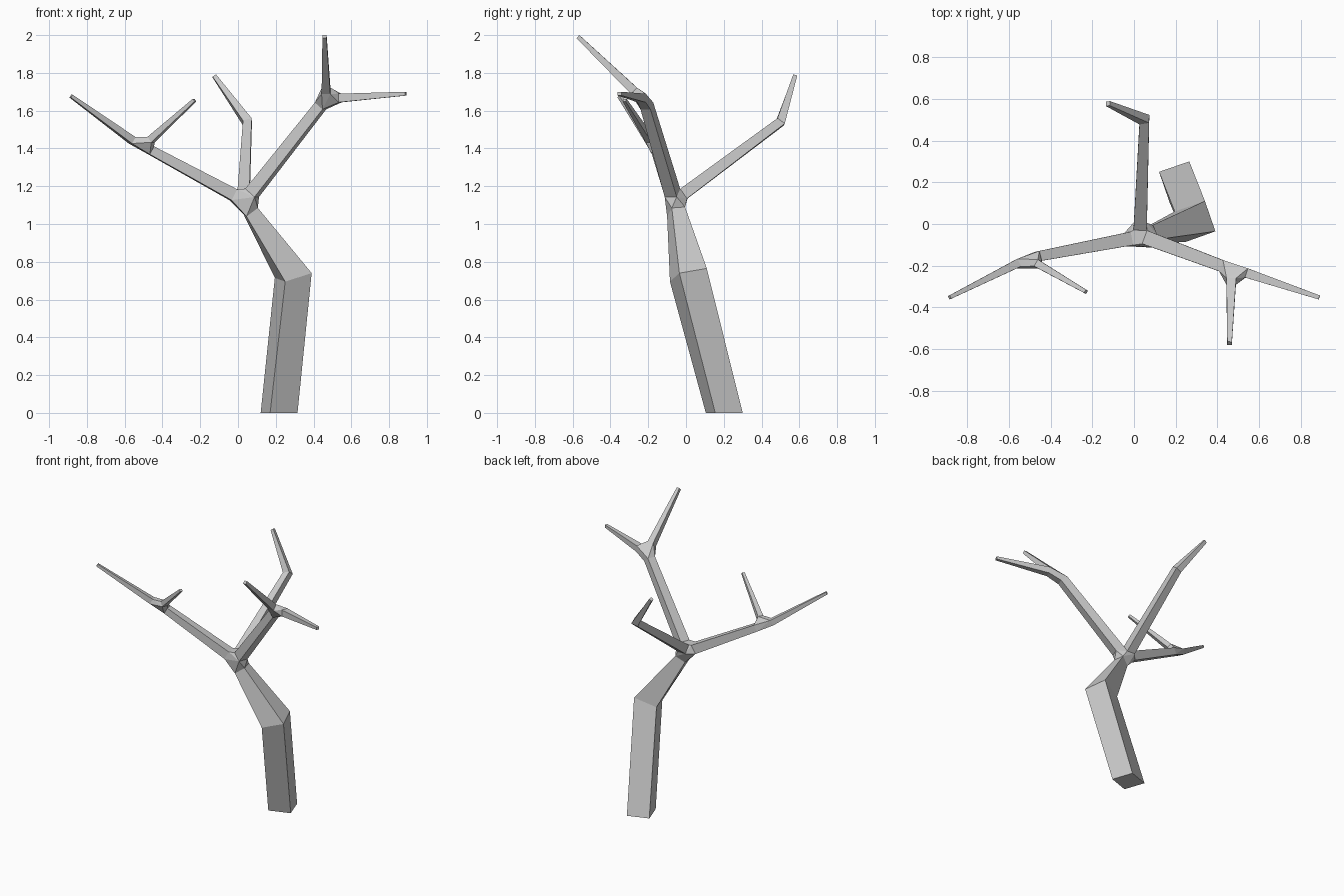
import bpy, bmesh
from mathutils import Vector as V

if "Cube" in bpy.data.objects:
    bpy.data.objects.remove(bpy.data.objects["Cube"])


def new_object(name, bm):
    bmesh.ops.recalc_face_normals(bm, faces=bm.faces[:])
    me = bpy.data.meshes.new(name)
    bm.to_mesh(me)
    bm.free()
    ob = bpy.data.objects.new(name, me)
    bpy.context.collection.objects.link(ob)


def rings(path):
    """Square cross-sections along a path of (x, y, z, width)."""
    pts = [V(p[:3]) for p in path]
    side = (pts[1] - pts[0]).cross(V((0, 0, 1))).normalized()
    out = []
    for i, p in enumerate(pts):
        d = V()
        if i > 0:
            d += (p - pts[i - 1]).normalized()
        if i < len(pts) - 1:
            d += (pts[i + 1] - p).normalized()
        d.normalize()
        s = (side - d * side.dot(d)).normalized()
        u = s.cross(d)
        h = path[i][3] / 2
        out.append([p + (s * a + u * b) * h for a, b in ((-1, -1), (1, -1), (1, 1), (-1, 1))])
    return out


def tube(name, sections, cap_start=False, cap_end=False):
    bm = bmesh.new()
    loops = [[bm.verts.new(c) for c in sec] for sec in sections]
    for a, b in zip(loops, loops[1:]):
        for i in range(4):
            j = (i + 1) % 4
            bm.faces.new((a[i], a[j], b[j], b[i]))
    if cap_start:
        bm.faces.new(loops[0])
    if cap_end:
        bm.faces.new(loops[-1])
    new_object(name, bm)


def fork(name, sections):
    """Faceted joint wrapped around the open ends of the limbs."""
    bm = bmesh.new()
    owner = {}
    for k, sec in enumerate(sections):
        for c in sec:
            owner[bm.verts.new(c)] = k
    bmesh.ops.convex_hull(bm, input=bm.verts[:])
    inner = [f for f in bm.faces if len({owner[v] for v in f.verts}) == 1]
    bmesh.ops.delete(bm, geom=inner, context='FACES')
    loose = [v for v in bm.verts if not v.link_faces]
    bmesh.ops.delete(bm, geom=loose, context='VERTS')
    new_object(name, bm)


# Trunk: leaning square post with one bend
trunk = [
    [V((.12, .25, 0)), V((.17, .105, 0)), V((.315, .155, 0)), V((.265, .30, 0))],
    [V((.195, .06, .715)), V((.25, -.085, .695)), V((.39, -.035, .74)), V((.34, .11, .765))],
    [V((.03, -.03, 1.05)), V((.045, -.10, 1.04)), V((.105, -.075, 1.085)), V((.09, -.005, 1.09))],
]
tube("trunk", trunk, cap_start=True)

# Limbs: those with a free tip are capped
limbs = {
    "left_branch": [(-.025, -.072, 1.155, .065), (-.46, -.155, 1.39, .048)],
    "right_branch": [(.075, -.072, 1.165, .068), (.437, -.207, 1.625, .056)],
    "back_branch": [(.03, -.012, 1.16, .063), (.05, .5, 1.54, .048), (-.125, .577, 1.783, .022)],
    "left_outer_twig": [(-.56, -.19, 1.443, .04), (-.884, -.352, 1.677, .018)],
    "left_inner_twig": [(-.46, -.192, 1.447, .037), (-.23, -.325, 1.656, .018)],
    "right_upper_twig": [(.466, -.275, 1.705, .046), (.458, -.572, 1.992, .022)],
    "right_outer_twig": [(.54, -.235, 1.667, .046), (.888, -.352, 1.69, .02)],
}
sec = {n: rings(p) for n, p in limbs.items()}
for n, s in sec.items():
    tube(n, s, cap_end=n.endswith("twig") or n == "back_branch")

# Joints
fork("main_fork", [trunk[-1]] + [sec[n][0] for n in ("left_branch", "right_branch", "back_branch")])
for side, twig in (("left", "inner"), ("right", "upper")):
    fork(side + "_fork", [sec[side + "_branch"][-1], sec[side + "_outer_twig"][0],
                          sec[f"{side}_{twig}_twig"][0]])
